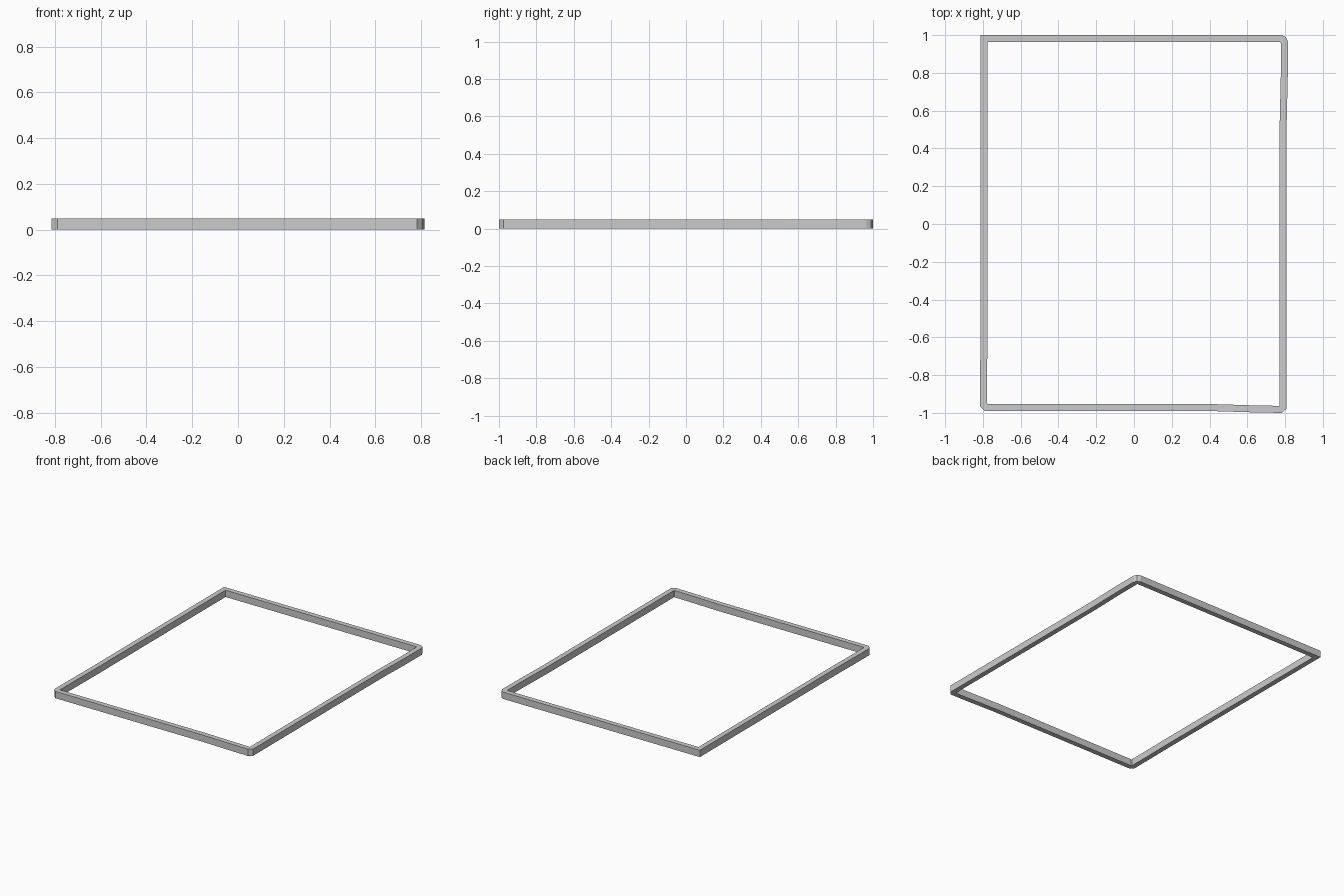
import bpy, bmesh
from mathutils import Vector

if "Cube" in bpy.data.objects:
    bpy.data.objects.remove(bpy.data.objects["Cube"])

HALF, HEIGHT = 0.0185, 0.05

# Centre line of the frame, clockwise from the square back-left corner
path = [
    (-0.794, 0.9815), (-0.64, 0.9815), (0, 0.9815), (0.2, 0.9815), (0.4, 0.9815), (0.64, 0.9815),
    (0.777, 0.9815), (0.79, 0.975), (0.796, 0.962),                 # back-right bend
    (0.796, 0.80), (0.789, 0.50), (0.789, -0.24), (0.789, -0.49), (0.789, -0.79),
    (0.789, -0.969), (0.776, -0.9815),                              # front-right bend
    (0.64, -0.979), (0.40, -0.9715), (0.2, -0.9715), (-0.40, -0.9715), (-0.64, -0.9715),
    (-0.782, -0.9715), (-0.7965, -0.957),                           # front-left bend
    (-0.7965, -0.82), (-0.794, -0.58), (-0.794, 0.01), (-0.794, 0.21), (-0.794, 0.41), (-0.794, 0.80),
]
pts = [Vector(p) for p in path]
n = len(pts)


def miter(i):
    """Outward mitred offset at path point i."""
    a = (pts[i] - pts[i - 1]).normalized()
    b = (pts[(i + 1) % n] - pts[i]).normalized()
    na, nb = Vector((-a.y, a.x)), Vector((-b.y, b.x))
    m = (na + nb).normalized()
    return m * (HALF / m.dot(na))


# Sweep a rectangular section around the path
bm = bmesh.new()
rings = []
for i, p in enumerate(pts):
    o = miter(i)
    rings.append([bm.verts.new((q.x, q.y, z)) for q, z in
                  ((p + o, 0), (p + o, HEIGHT), (p - o, HEIGHT), (p - o, 0))])
for i in range(n):
    r, s = rings[i], rings[(i + 1) % n]
    for k in range(4):
        j = (k + 1) % 4
        bm.faces.new((r[k], r[j], s[j], s[k]))
bmesh.ops.recalc_face_normals(bm, faces=bm.faces)

mesh = bpy.data.meshes.new("border_frame")
bm.to_mesh(mesh)
bm.free()
frame = bpy.data.objects.new("border_frame", mesh)
bpy.context.collection.objects.link(frame)
